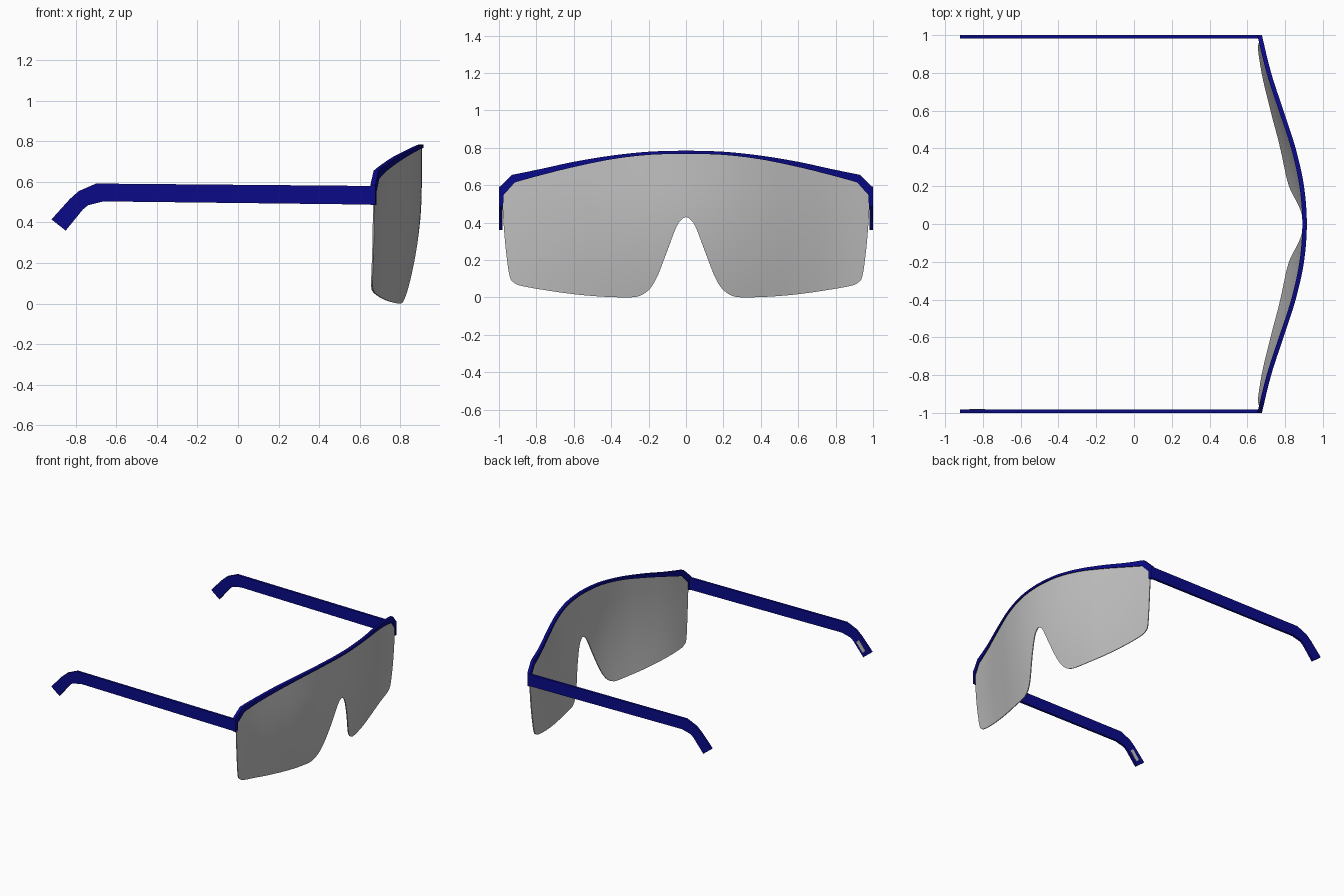
import bpy, bmesh, math

if "Cube" in bpy.data.objects:
    bpy.data.objects.remove(bpy.data.objects["Cube"])


def material(name, rgb):
    m = bpy.data.materials.new(name)
    m.diffuse_color = (*rgb, 1.0)
    m.use_nodes = True
    m.node_tree.nodes["Principled BSDF"].inputs["Base Color"].default_value = m.diffuse_color
    return m


NAVY = material("navy plastic", (0.003, 0.003, 0.25))
GREY = material("grey lens", (0.53, 0.53, 0.53))


def smooth_path(pts, n):
    """Catmull-Rom through the points, n steps per span."""
    out = []
    for i in range(len(pts) - 1):
        a, b, c, d = (pts[max(i - 1, 0)], pts[i], pts[i + 1], pts[min(i + 2, len(pts) - 1)])
        for k in range(n):
            t = k / n
            out.append(tuple(0.5 * (2 * q + (r - p) * t + (2 * p - 5 * q + 4 * r - s) * t * t
                                    + (3 * q - p - 3 * r + s) * t ** 3)
                             for p, q, r, s in zip(a, b, c, d)))
    return out + [pts[-1]]


def lerp_at(table, u):
    for (u0, v0), (u1, v1) in zip(table, table[1:]):
        if u <= u1:
            return v0 + (v1 - v0) * (u - u0) / (u1 - u0)
    return table[-1][1]


# Plan curve of the front: y -> x (mirrored first point keeps the centre flat)
PLAN = smooth_path([(-.2, .89), (0, .905), (.2, .89), (.4, .846), (.6, .781), (.8, .716), (1, .667)], 8)


def plan_x(y):
    return lerp_at(PLAN, y)


def finish(name, verts, faces, mat, mirror=True, thick=0, angle=35):
    me = bpy.data.meshes.new(name)
    me.from_pydata(verts, [], faces)
    bm = bmesh.new()
    bm.from_mesh(me)
    bmesh.ops.recalc_face_normals(bm, faces=bm.faces)
    bm.to_mesh(me)
    bm.free()
    me.materials.append(mat)
    ob = bpy.data.objects.new(name, me)
    bpy.context.collection.objects.link(ob)
    if mirror:
        m = ob.modifiers.new("mirror", 'MIRROR')
        m.use_axis = (False, True, False)
        m.use_clip = True
        m.merge_threshold = 0.0005
    if thick:
        s = ob.modifiers.new("thickness", 'SOLIDIFY')
        s.thickness = thick
        s.offset = 0
    bpy.ops.object.select_all(action='DESELECT')
    ob.select_set(True)
    bpy.context.view_layer.objects.active = ob
    bpy.ops.object.convert(target='MESH')
    bpy.ops.object.shade_smooth_by_angle(angle=math.radians(angle))
    return ob


# Brow frame: outer and inner edge (y, z, y, z), smooth over the brow, angular at the temple
brow = smooth_path([(0, .785, 0, .768), (.2, .779, .2, .762), (.4, .758, .4, .738),
                    (.6, .725, .6, .697), (.77, .688, .77, .655), (.932, .655, .915, .615)], 5)
brow += [(1.0, .585, .975, .548), (1.0, .485, .978, .485)]
verts, faces = [], []
for yo, zo, yi, zi in brow:
    xo, xi = plan_x(yo), plan_x(yi)
    verts += [(xo + .01, yo, zo), (xo - .014, yo, zo), (xi - .014, yi, zi), (xi + .01, yi, zi)]
for i in range(len(brow) - 1):
    for k in range(4):
        a, b = i * 4 + k, i * 4 + (k + 1) % 4
        faces.append((a, b, b + 4, a + 4))
faces.append(tuple(range(len(verts) - 4, len(verts))))
finish("brow_frame", verts, faces, NAVY)

# Lens shield: columns from the lower outline up to the middle of the brow frame
lower = smooth_path([(0, .43), (.02, .42), (.05, .38), (.1, .25), (.15, .12), (.19, .05), (.24, .012),
                     (.3, .001), (.45, .005), (.6, .018), (.75, .039), (.88, .062), (.92, .08),
                     (.943, .115), (.962, .25), (.975, .4), (.982, .53)], 3)
top = [((a + c) / 2, (b + d) / 2) for a, b, c, d in brow[:-1]]
ROWS = 12
verts, faces = [], []
for y, z0 in lower:
    z1 = lerp_at(top, y)
    for r in range(ROWS + 1):
        z = z0 + (z1 - z0) * r / ROWS
        recede = 0.075 * (1 - 0.7 * y * y) * (max(0, .6 - z) / .6) ** 2
        verts.append((plan_x(y) - recede - .002, y, z))
for c in range(len(lower) - 1):
    for r in range(ROWS):
        a = c * (ROWS + 1) + r
        faces.append((a, a + 1, a + ROWS + 2, a + ROWS + 1))
finish("lens_shield", verts, faces, GREY, thick=.007)


# Flat plate with an x-z outline between two y values
def plate(name, outline, y0, y1, mat, mirror):
    n = len(outline)
    v = [(x, y, z) for y in (y0, y1) for x, z in outline]
    f = [tuple(range(n)), tuple(range(n, 2 * n))]
    f += [(i, (i + 1) % n, n + (i + 1) % n, n + i) for i in range(n)]
    return finish(name, v, f, mat, mirror, angle=20)


# Temple arms with bent ear tips
plate("temple_arms", [(.672, .58), (.672, .488), (-.665, .504), (-.74, .485), (-.765, .464), (-.85, .36),
                      (-.92, .415), (-.83, .515), (-.785, .555), (-.70, .592)], .982, 1.0, NAVY, True)

# Small pale inlay on the inside of one ear tip
plate("ear_tip_inlay", [(-.79, .465), (-.845, .395), (-.87, .415), (-.815, .485)],
      -.983, -.980, GREY, False)
